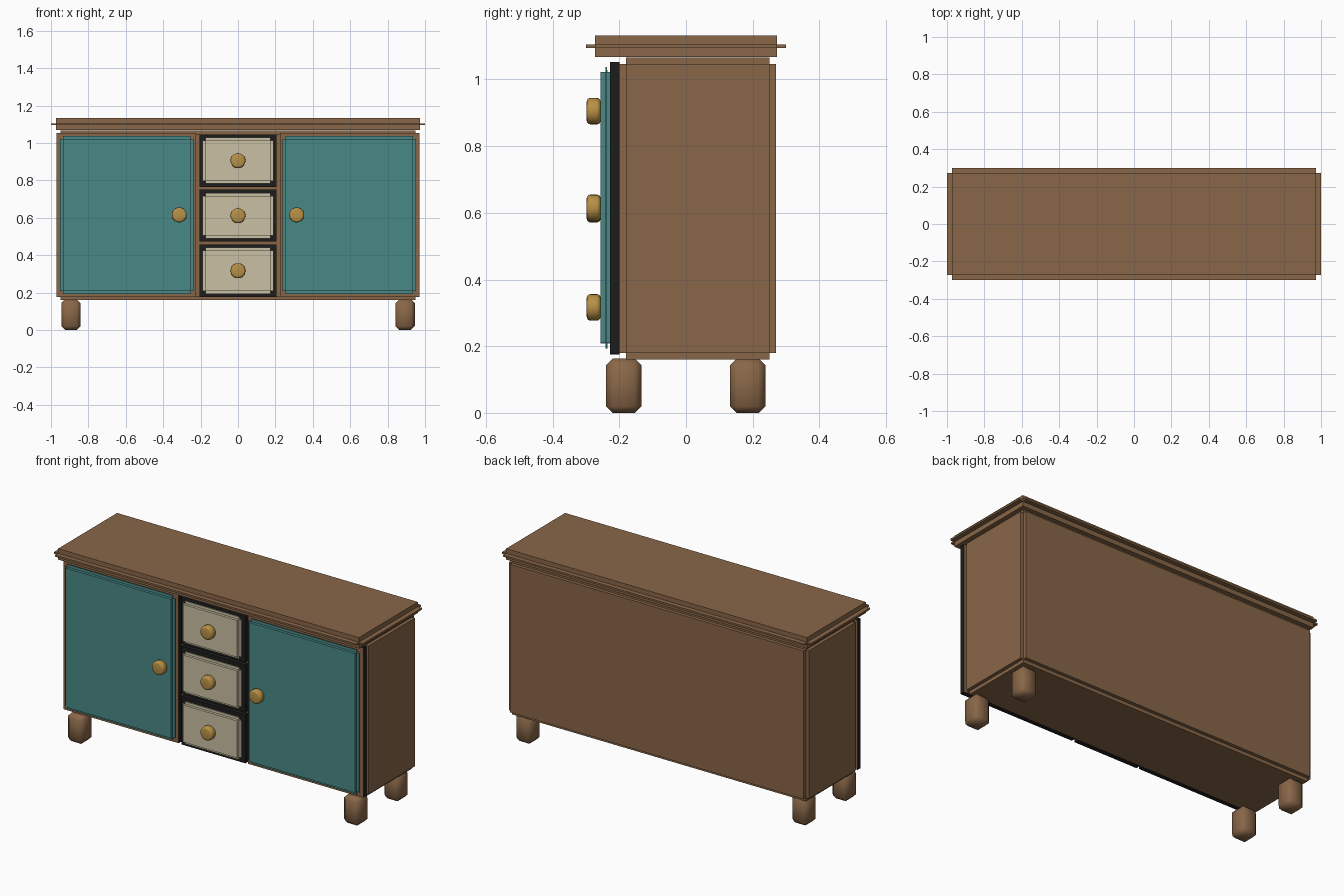
import bpy
import bmesh
import math
from mathutils import Matrix, Vector

start = bpy.data.objects.get("Cube")
if start:
    bpy.data.objects.remove(start, do_unlink=True)


def material(name, rgb):
    m = bpy.data.materials.new(name)
    m.use_nodes = True
    m.diffuse_color = (*rgb, 1)
    m.node_tree.nodes["Principled BSDF"].inputs["Base Color"].default_value = (*rgb, 1)
    return m


wood = material("warm wood", (0.25, 0.135, 0.065))
teal = material("teal paint", (0.065, 0.25, 0.24))
cream = material("cream paint", (0.6, 0.53, 0.37))
brass = material("brass", (0.48, 0.28, 0.06))
black = material("black trim", (0.012, 0.012, 0.012))


def finish(bm, name, *mats):
    mesh = bpy.data.meshes.new(name)
    bm.to_mesh(mesh)
    bm.free()
    for m in mats:
        mesh.materials.append(m)
    ob = bpy.data.objects.new(name, mesh)
    bpy.context.collection.objects.link(ob)
    return ob


def box(name, x, y, z, *mats):
    """Box between the given (min, max) pairs."""
    bm = bmesh.new()
    bmesh.ops.create_cube(bm, size=1)
    size = [b - a for a, b in (x, y, z)]
    mid = Vector([(a + b) / 2 for a, b in (x, y, z)])
    bm.transform(Matrix.Translation(mid) @ Matrix.Diagonal((*size, 1)))
    return finish(bm, name, *mats)


def bevel(ob, width, segments, profile):
    mod = ob.modifiers.new("edges", "BEVEL")
    mod.width, mod.segments, mod.profile = width, segments, profile
    mod.limit_method = "NONE" if profile == 0 else "ANGLE"
    return ob


def stepped(name, x, y, z, step, mat):
    """Box with a square rebate along every edge."""
    return bevel(box(name, x, y, z, mat), step, 2, 0)


def knob(name, x, z):
    bm = bmesh.new()
    bmesh.ops.create_cone(bm, cap_ends=True, segments=20, radius1=0.04,
                          radius2=0.04, depth=0.042)
    bm.transform(Matrix.Translation((x, -0.277, z)) @ Matrix.Rotation(math.pi / 2, 4, "X"))
    for f in bm.faces:
        f.smooth = True
    bevel(finish(bm, name, brass), 0.012, 3, 0.5)


# Carcass and top board
stepped("body", (-0.97, 0.97), (-0.2, 0.27), (0.16, 1.066), 0.02, wood)
stepped("top_board", (-1, 1), (-0.3, 0.3), (1.068, 1.132), 0.027, wood)

# Doors, each on a wooden backing panel with black edges
for side, sx in (("left", 1), ("right", -1)):
    def span(a, b):
        return tuple(sorted((a * sx, b * sx)))

    panel = box(side + "_door_panel", span(0.225, 0.97), (-0.228, -0.2),
                (0.177, 1.052), wood, black)
    for f in panel.data.polygons:
        f.material_index = 0 if abs(f.normal.y) > 0.5 else 1
    stepped(side + "_door", span(0.238, 0.952), (-0.257, -0.221),
            (0.193, 1.038), 0.016, teal)
    knob(side + "_door_knob", 0.314 * sx, 0.615)

    # Feet
    for end, y in (("front", -0.187), ("back", 0.185)):
        foot = box(f"{side}_{end}_foot", span(0.841, 0.945),
                   (y - 0.053, y + 0.053), (0, 0.163), wood)
        for f in foot.data.polygons:
            f.use_smooth = True
        bevel(foot, 0.02, 1, 0.5)

# Drawers
for name, low, high in (("bottom", 0.175, 0.458), ("middle", 0.472, 0.75),
                        ("top", 0.764, 1.046)):
    box(name + "_drawer_surround", (-0.207, 0.207), (-0.228, -0.2), (low, high), black)
    stepped(name + "_drawer", (-0.19, 0.19), (-0.257, -0.221),
            (low + 0.018, high - 0.018), 0.015, cream)
    knob(name + "_drawer_knob", 0, (low + high) / 2)
